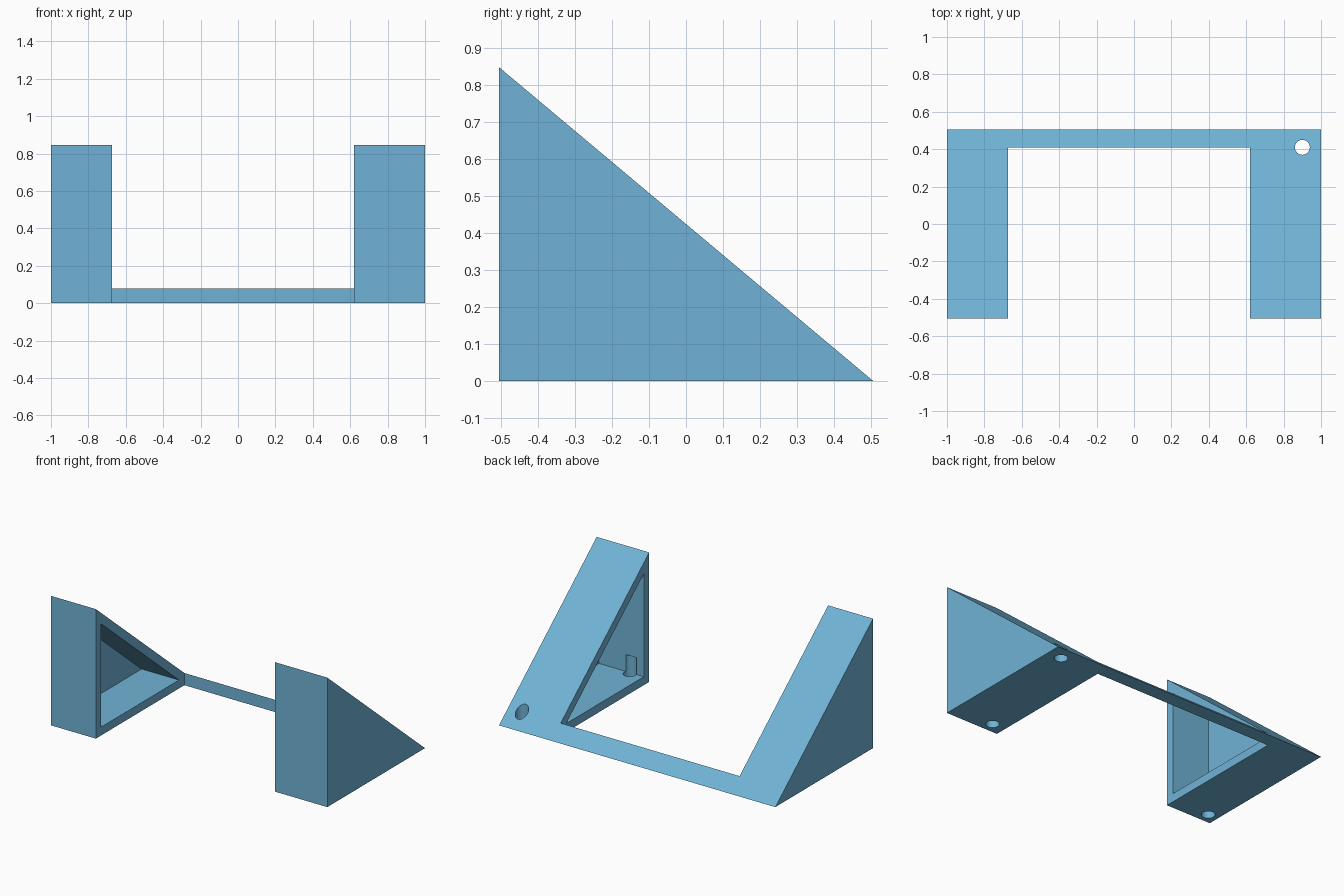
import bpy
import bmesh
from math import hypot
from mathutils import Matrix, Vector

cube = bpy.data.objects.get("Cube")
if cube:
    bpy.data.objects.remove(cube, do_unlink=True)

# Main dimensions
DEPTH, HEIGHT, WALL = 0.505, 0.847, 0.055
RIGHT_INNER, LEFT_INNER, BAR_FRONT = -0.675, 0.62, 0.41
HOLE_RADIUS = 0.04

blue = bpy.data.materials.new("sky blue")
blue.use_nodes = True
colour = (0.16, 0.45, 0.67, 1)
blue.diffuse_color = colour
blue.node_tree.nodes["Principled BSDF"].inputs["Base Color"].default_value = colour


def make_object(name, bm):
    bmesh.ops.recalc_face_normals(bm, faces=bm.faces)
    mesh = bpy.data.meshes.new(name)
    bm.to_mesh(mesh)
    bm.free()
    mesh.materials.append(blue)
    obj = bpy.data.objects.new(name, mesh)
    bpy.context.collection.objects.link(obj)
    return obj


def prism(name, profile, x0, x1):
    """Extrude a (y, z) profile along x."""
    bm = bmesh.new()
    face = bm.faces.new([bm.verts.new((x0, y, z)) for y, z in profile])
    out = bmesh.ops.extrude_face_region(bm, geom=[face])
    verts = [v for v in out["geom"] if isinstance(v, bmesh.types.BMVert)]
    bmesh.ops.translate(bm, verts=verts, vec=Vector((x1 - x0, 0, 0)))
    return make_object(name, bm)


def cylinder(name, x, y, z0, z1):
    bm = bmesh.new()
    bmesh.ops.create_cone(bm, cap_ends=True, segments=32,
                          radius1=HOLE_RADIUS, radius2=HOLE_RADIUS, depth=z1 - z0,
                          matrix=Matrix.Translation((x, y, (z0 + z1) / 2)))
    return make_object(name, bm)


def cut(target, cutter):
    cutter.hide_render = True
    mod = target.modifiers.new("cut", 'BOOLEAN')
    mod.operation = 'DIFFERENCE'
    mod.solver = 'EXACT'
    mod.object = cutter
    bpy.context.view_layer.objects.active = target
    bpy.ops.object.modifier_apply(modifier=mod.name)
    bpy.data.objects.remove(cutter, do_unlink=True)


# Full-width sloped body
frame = prism("wedge_frame", [(-DEPTH, 0), (DEPTH, 0), (-DEPTH, HEIGHT)], -1, 1)

# Opening between the two wedges, leaving the thin rear bar
cut(frame, prism("middle_cutter",
                 [(-1, -1), (BAR_FRONT, -1), (BAR_FRONT, 1), (-1, 1)],
                 RIGHT_INNER, LEFT_INNER))

# Triangular pockets open towards the middle, with even walls
slope = HEIGHT / (2 * DEPTH)
drop = WALL * hypot(1, slope)
front = -DEPTH + WALL
pocket_top = HEIGHT - slope * WALL - drop
pocket_back = DEPTH - (WALL + drop) / slope
pocket = [(front, WALL), (pocket_back, WALL), (front, pocket_top)]
cut(frame, prism("right_pocket", pocket, -1 + WALL, RIGHT_INNER + 0.1))
cut(frame, prism("left_pocket", pocket, LEFT_INNER - 0.1, 1 - WALL))

# Blind holes from below near the front, and one through hole at the rear
for name, x, y, top in (("right_front_hole", -0.93, -0.435, 0.165),
                        ("left_front_hole", 0.712, -0.435, 0.165),
                        ("left_rear_hole", 0.9, 0.41, 0.5)):
    cut(frame, cylinder(name, x, y, -0.1, top))

# Smooth hole walls, crisp edges elsewhere
bpy.ops.object.select_all(action='DESELECT')
frame.select_set(True)
bpy.context.view_layer.objects.active = frame
bpy.ops.object.shade_smooth_by_angle()
